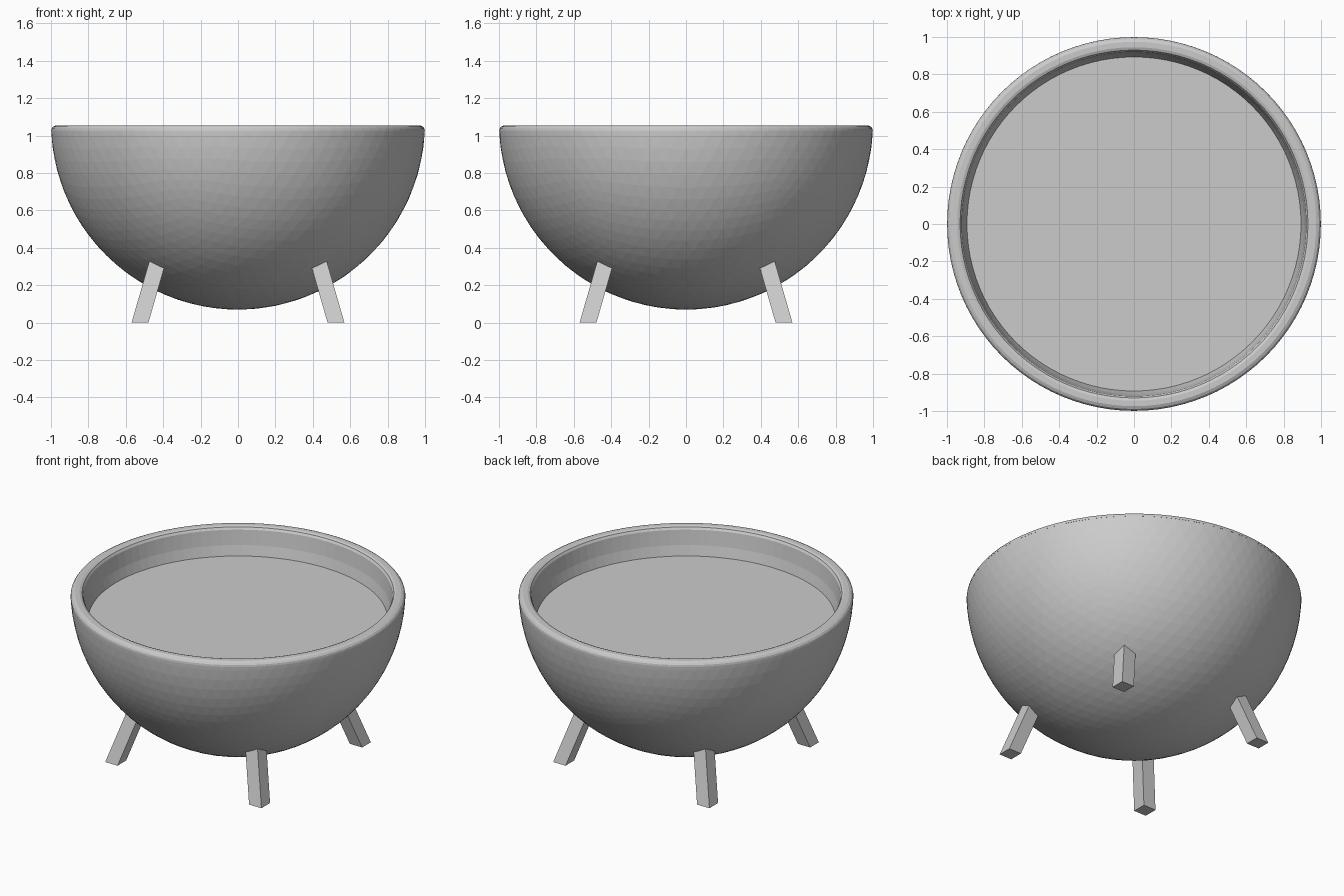
import bpy, bmesh, math

if "Cube" in bpy.data.objects:
    bpy.data.objects.remove(bpy.data.objects["Cube"])

grey = bpy.data.materials.new("plain grey")
grey.diffuse_color = (0.6, 0.6, 0.6, 1)
grey.use_nodes = True
grey.node_tree.nodes["Principled BSDF"].inputs["Base Color"].default_value = grey.diffuse_color

CENTRE_Z = 1.07   # centre of the bowl's sphere
CUT_Z = 1.025     # where the rounded rim takes over


def finish(name, bm):
    bmesh.ops.recalc_face_normals(bm, faces=bm.faces)
    mesh = bpy.data.meshes.new(name)
    bm.to_mesh(mesh)
    bm.free()
    mesh.materials.append(grey)
    obj = bpy.data.objects.new(name, mesh)
    bpy.context.collection.objects.link(obj)
    return obj


# Bowl shell: lower part of a faceted sphere
bm = bmesh.new()
bmesh.ops.create_icosphere(bm, subdivisions=5, radius=1.0)
bmesh.ops.translate(bm, verts=bm.verts, vec=(0, 0, CENTRE_Z))
bmesh.ops.bisect_plane(bm, geom=bm.verts[:] + bm.edges[:] + bm.faces[:],
                       plane_co=(0, 0, CUT_Z), plane_no=(0, 0, 1), clear_outer=True)
finish("bowl_shell", bm)

# Rim and inner wall: a rounded profile turned around z
profile = [(0.999, CUT_Z), (0.997, 1.037), (0.989, 1.048), (0.974, 1.055),
           (0.945, 1.055), (0.93, 1.049), (0.921, 1.035), (0.918, 1.01),
           (0.909, 0.94), (0.893, 0.875), (0.886, 0.85)]
bm = bmesh.new()
verts = [bm.verts.new((r, 0, z)) for r, z in profile]
edges = [bm.edges.new(pair) for pair in zip(verts, verts[1:])]
bmesh.ops.spin(bm, geom=verts + edges, axis=(0, 0, 1), cent=(0, 0, 0),
               angle=math.tau, steps=96, use_duplicate=False)
bmesh.ops.remove_doubles(bm, verts=bm.verts, dist=0.0005)
finish("bowl_rim", bm)

# Flat filling inside the bowl
bm = bmesh.new()
bmesh.ops.create_circle(bm, cap_ends=True, segments=96, radius=0.895)
bmesh.ops.translate(bm, verts=bm.verts, vec=(0, 0, 0.875))
for f in bm.faces:
    if f.normal.z < 0:
        f.normal_flip()
mesh_obj = finish("bowl_filling", bm)
if mesh_obj.data.polygons[0].normal.z < 0:
    mesh_obj.data.flip_normals()


# Four square legs, splayed along the diagonals and sunk into the bowl
def leg(name, sx, sy):
    height, lean = 0.42, 0.288
    bm = bmesh.new()
    bmesh.ops.create_cube(bm, size=1.0)
    for v in bm.verts:
        z = (v.co.z + 0.5) * height
        v.co = (sx * (0.524 + v.co.x * 0.09 - lean * z),
                sy * (0.524 + v.co.y * 0.09 - lean * z), z)
    finish(name, bm)


for side, sx in (("left", -1), ("right", 1)):
    for end, sy in (("front", -1), ("back", 1)):
        leg(f"{end}_{side}_leg", sx, sy)
